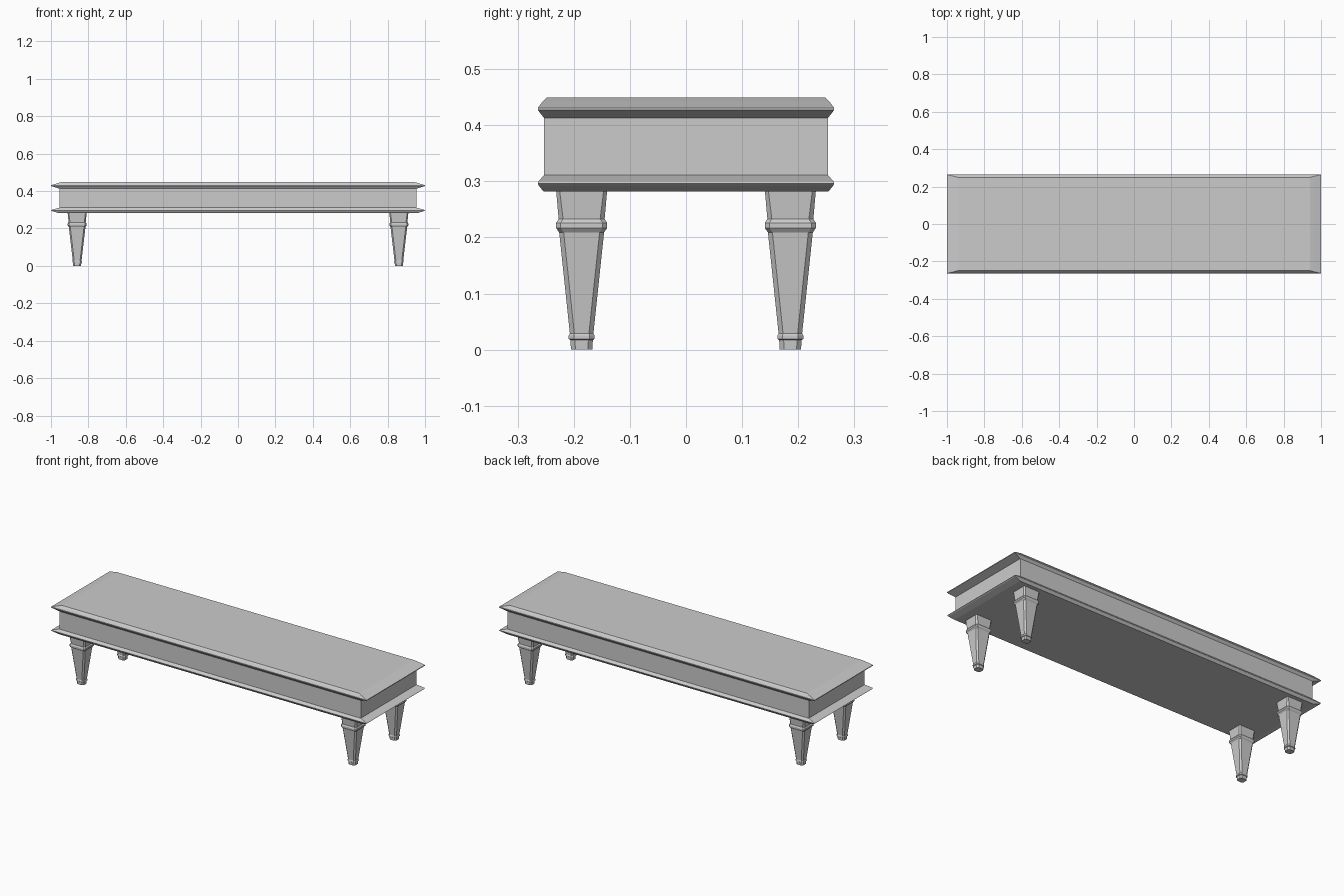
import bpy
import bmesh

if "Cube" in bpy.data.objects:
    bpy.data.objects.remove(bpy.data.objects["Cube"])


def loft(name, rings, centre=(0, 0)):
    """Stack rings of (z, half_x, half_y, corner chamfer) into a closed solid."""
    bm = bmesh.new()
    loops = []
    for z, hx, hy, c in rings:
        if c:
            pts = [(hx, -hy + c), (hx, hy - c), (hx - c, hy), (-hx + c, hy),
                   (-hx, hy - c), (-hx, -hy + c), (-hx + c, -hy), (hx - c, -hy)]
        else:
            pts = [(hx, -hy), (hx, hy), (-hx, hy), (-hx, -hy)]
        loops.append([bm.verts.new((x + centre[0], y + centre[1], z)) for x, y in pts])
    for a, b in zip(loops, loops[1:]):
        n = len(a)
        for i in range(n):
            j = (i + 1) % n
            bm.faces.new((a[i], a[j], b[j], b[i]))
    bm.faces.new(loops[0][::-1])
    bm.faces.new(loops[-1])
    bmesh.ops.recalc_face_normals(bm, faces=bm.faces)
    mesh = bpy.data.meshes.new(name)
    bm.to_mesh(mesh)
    bm.free()
    obj = bpy.data.objects.new(name, mesh)
    bpy.context.collection.objects.link(obj)
    return obj


# Bench body: lower moulding, straight apron and bevelled top in one profile
loft("bench_body", [
    (0.282, 0.958, 0.254, 0),
    (0.292, 0.992, 0.262, 0),
    (0.296, 1.000, 0.264, 0),
    (0.300, 0.996, 0.263, 0),
    (0.311, 0.955, 0.253, 0),
    (0.413, 0.955, 0.253, 0),
    (0.427, 1.000, 0.264, 0),
    (0.431, 1.000, 0.264, 0),
    (0.443, 0.962, 0.255, 0),
    (0.449, 0.940, 0.249, 0),
])

# Tapered legs with chamfered corners, upper collar and ankle ring
leg_profile = [
    (0.000, 0.019, 0.008), (0.017, 0.020, 0.008),
    (0.019, 0.023, 0.009), (0.025, 0.023, 0.009), (0.029, 0.021, 0.008),
    (0.209, 0.040, 0.008),
    (0.217, 0.0455, 0.008), (0.226, 0.0455, 0.008), (0.233, 0.041, 0.008),
    (0.290, 0.046, 0.006),
]
for side, x in (("left", -0.86), ("right", 0.86)):
    for end, y in (("front", -0.186), ("back", 0.186)):
        loft(f"{end}_{side}_leg",
             [(z, h * 1.12, h, c) for z, h, c in leg_profile], (x, y))
